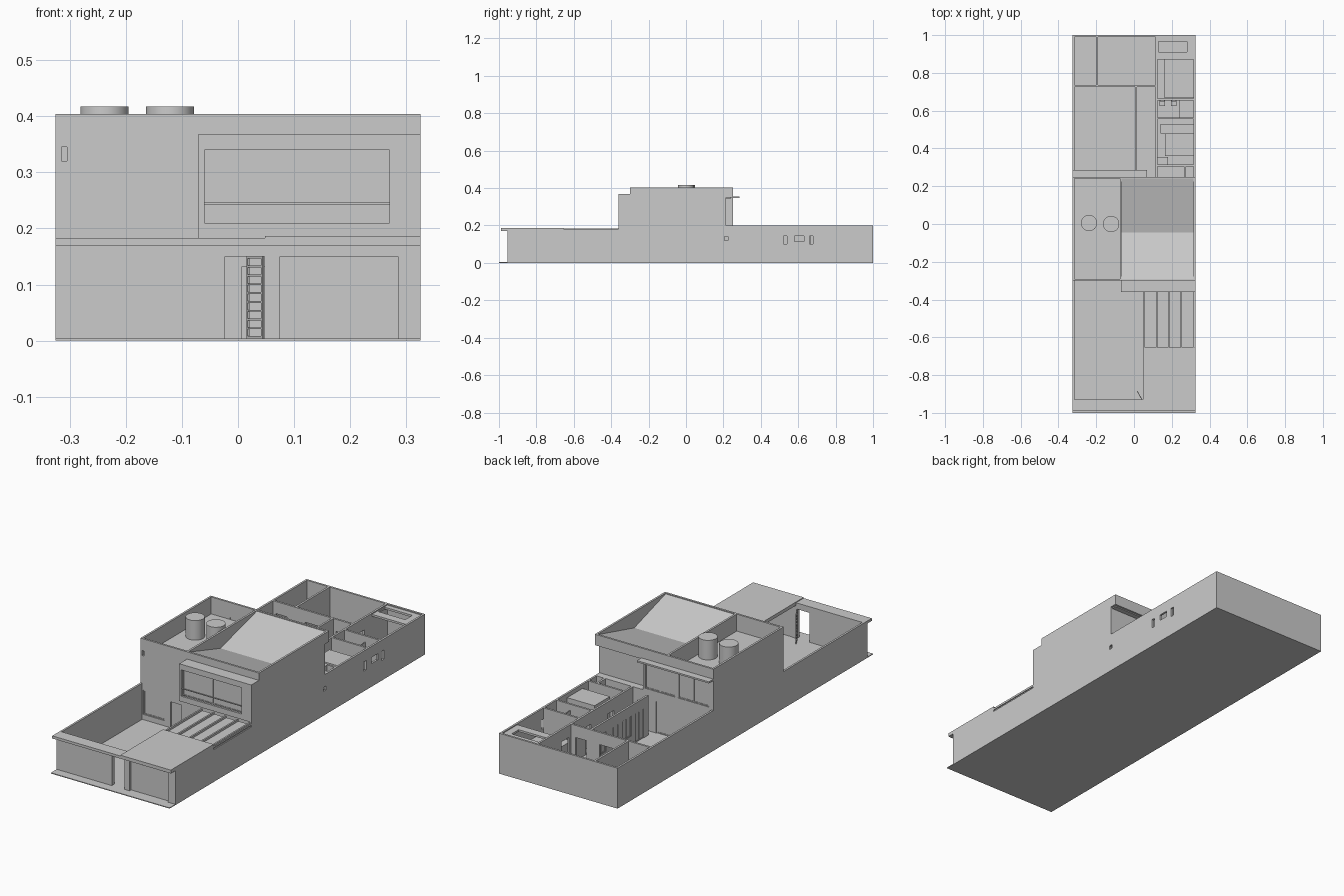
import bpy, bmesh, math
from mathutils import Vector


def finish(name, bm):
    bmesh.ops.remove_doubles(bm, verts=bm.verts, dist=1e-5)
    bmesh.ops.recalc_face_normals(bm, faces=bm.faces)
    me = bpy.data.meshes.new(name)
    bm.to_mesh(me)
    bm.free()
    ob = bpy.data.objects.new(name, me)
    bpy.context.collection.objects.link(ob)
    return ob


def box(name, x0, x1, y0, y1, z0, z1):
    bm = bmesh.new()
    bmesh.ops.create_cube(bm, size=1)
    for v in bm.verts:
        v.co = ((x0 + x1) / 2 + v.co.x * (x1 - x0), (y0 + y1) / 2 + v.co.y * (y1 - y0),
                (z0 + z1) / 2 + v.co.z * (z1 - z0))
    return finish(name, bm)


def panel(name, axis, p0, p1, u0, u1, v0, v1, holes=()):
    """Slab of thickness p0..p1 along axis, spanning u (and v), with rectangular holes."""
    us = sorted({u0, u1, *[h[i] for h in holes for i in (0, 1)]})
    vs = sorted({v0, v1, *[h[i] for h in holes for i in (2, 3)]})

    def solid(i, j):
        if not (0 <= i < len(us) - 1 and 0 <= j < len(vs) - 1):
            return False
        cu, cv = (us[i] + us[i + 1]) / 2, (vs[j] + vs[j + 1]) / 2
        return not any(h[0] < cu < h[1] and h[2] < cv < h[3] for h in holes)

    def co(p, u, v):
        return {'x': (p, u, v), 'y': (u, p, v), 'z': (u, v, p)}[axis]
    bm = bmesh.new()

    def face(pts):
        bm.faces.new([bm.verts.new(co(*p)) for p in pts])
    for i in range(len(us) - 1):
        for j in range(len(vs) - 1):
            if not solid(i, j):
                continue
            a, b, c, d = us[i], us[i + 1], vs[j], vs[j + 1]
            for p in (p0, p1):
                face([(p, a, c), (p, b, c), (p, b, d), (p, a, d)])
            for di, dj, q, r in ((-1, 0, (a, c), (a, d)), (1, 0, (b, c), (b, d)),
                                 (0, -1, (a, c), (b, c)), (0, 1, (a, d), (b, d))):
                if not solid(i + di, j + dj):
                    face([(p0, *q), (p0, *r), (p1, *r), (p1, *q)])
    return finish(name, bm)


def window(name, axis, p, u0, u1, v0, v1, n=2, t=0.005):
    """Framed window with n panes."""
    w = (u1 - u0 - t) / n
    holes = [(u0 + t + k * w, u0 + (k + 1) * w, v0 + t, v1 - t) for k in range(n)]
    panel(name + "_frame", axis, p - 0.003, p + 0.003, u0, u1, v0, v1, holes)
    panel(name + "_glass", axis, p - 0.0008, p + 0.0008, u0 + t, u1 - t, v0 + t, v1 - t)


W, T = 0.325, 0.01
# ground slab and outer boundary walls
box("ground_slab", -W, W, -1, 1, 0, 0.004)
panel("left_wall", 'x', -W, -W + T, -0.955, 1, 0, 0.404,
      [(-0.955, -0.3, 0.183, 0.404), (0.25, 1, 0.2, 0.404)])
side = [(0.205, 0.225, 0.12, 0.14), (0.52, 0.54, 0.1, 0.145),
        (0.58, 0.63, 0.115, 0.145), (0.66, 0.68, 0.1, 0.145)]
panel("right_wall", 'x', W - T, W, -0.955, 1, 0, 0.404,
      [(-0.955, -0.655, 0.17, 0.404), (-0.655, -0.36, 0.16, 0.404), (-0.36, -0.3, 0.368, 0.404),
       (0.25, 1, 0.2, 0.404), (0.215, 0.25, 0.2, 0.35)] + side)
box("back_wall", -W, W, 1 - T, 1, 0, 0.2)

# street front: wall, canopy, garage door, open gate
panel("front_wall", 'y', -0.955, -0.935, -W, W, 0, 0.17,
      [(-0.023, 0.047, 0.004, 0.15), (0.075, 0.285, 0.004, 0.15)])
box("garage_door", 0.075, 0.285, -0.943, -0.937, 0.004, 0.15)
box("front_canopy", -W, 0.048, -0.99, -0.93, 0.17, 0.183)
box("garage_roof", 0.048, W, -0.99, -0.655, 0.17, 0.187)
gate = panel("gate_leaf", 'x', -0.002, 0.002, 0, 0.058, 0.004, 0.15,
             [(0.004, 0.054, 0.008 + k * 0.0157, 0.0205 + k * 0.0157) for k in range(9)])
gate.location = (0.045, -0.935, 0)
gate.rotation_euler = (0, 0, math.radians(29))

# pergola behind the garage roof
box("pergola_cover", 0.05, W - T, -0.655, -0.36, 0.166, 0.17)
for k in range(5):
    x = 0.05 + k * 0.0655
    box("pergola_rafter", x, x + 0.008, -0.655, -0.36, 0.16, 0.18)
box("pergola_edge_beam", W - 0.006, W, -0.655, -0.36, 0.168, 0.178)

# house front, ground and left upper floor
panel("house_front_wall", 'y', -0.3, -0.29, -W, W - T, 0, 0.404,
      [(-0.31, -0.19, 0.03, 0.15), (-0.16, -0.1, 0.004, 0.132), (0.007, 0.08, 0.004, 0.132),
       (-0.318, -0.305, 0.32, 0.345), (-0.06, W - T, 0.2, 0.35)])
window("front_left_window", 'y', -0.293, -0.31, -0.19, 0.03, 0.15, 1)
box("front_door", -0.16, -0.1, -0.294, -0.291, 0.004, 0.132)
box("garage_house_door", 0.007, 0.08, -0.294, -0.291, 0.004, 0.132)

# projecting bay on the right
panel("bay_front", 'y', -0.36, -0.35, -0.07, W, 0.183, 0.368, [(-0.06, 0.27, 0.21, 0.34)])
window("bay_window", 'y', -0.345, -0.06, 0.27, 0.21, 0.34, 2)
box("bay_left_side", -0.07, -0.06, -0.35, -0.3, 0.183, 0.368)
box("bay_roof", -0.06, W - T, -0.35, -0.3, 0.356, 0.368)
box("bay_floor", -0.06, W - T, -0.35, -0.3, 0.183, 0.195)
box("bay_rail", -0.06, 0.27, -0.354, -0.351, 0.243, 0.247)

# house interior floor and dividing wall
box("upper_floor", -W + T, W - T, -0.29, 0.205, 0.18, 0.195)
box("dividing_wall", -0.075, -0.065, -0.29, 0.24, 0.195, 0.404)

# flat roof with water tanks
box("flat_roof", -W + T, -0.075, -0.29, 0.24, 0.31, 0.32)
for x, y in ((-0.238, 0.005), (-0.121, 0.0)):
    bm = bmesh.new()
    bmesh.ops.create_cone(bm, segments=32, radius1=0.043, radius2=0.043, depth=0.097, cap_ends=True)
    bmesh.ops.translate(bm, verts=bm.verts, vec=(x, y, 0.3685))
    tank = finish("water_tank", bm)
    bpy.context.view_layer.objects.active = tank
    tank.select_set(True)
    bpy.ops.object.shade_smooth_by_angle(angle=math.radians(40))
    tank.select_set(False)

# butterfly roof sloping into a central valley
bm = bmesh.new()
prof = [(-0.3, 0.403), (-0.045, 0.325), (0.25, 0.403), (0.25, 0.393), (-0.045, 0.315), (-0.3, 0.393)]
f = bm.faces.new([bm.verts.new((-0.065, y, z)) for y, z in prof])
ext = bmesh.ops.extrude_face_region(bm, geom=[f])
bmesh.ops.translate(bm, vec=(W - T + 0.065, 0, 0),
                    verts=[g for g in ext["geom"] if isinstance(g, bmesh.types.BMVert)])
finish("butterfly_roof", bm)

# rear facade
panel("house_rear_wall", 'y', 0.24, 0.25, -W, W, 0, 0.404,
      [(0.06, W, 0.2, 0.35), (-0.3, 0.05, 0.21, 0.335), (-0.3, -0.01, 0.004, 0.16),
       (0.03, 0.09, 0.004, 0.14)])
window("rear_upper_window_left", 'y', 0.244, -0.3, -0.13, 0.21, 0.335, 2)
box("rear_window_pier", -0.13, -0.115, 0.24, 0.25, 0.21, 0.335)
window("rear_upper_window_right", 'y', 0.244, -0.115, 0.05, 0.21, 0.335, 2)
window("rear_glass_doors", 'y', 0.243, -0.3, -0.01, 0.004, 0.16, 4)
box("rear_canopy", -W, 0.07, 0.25, 0.285, 0.347, 0.355)
box("rear_recess_wall", 0.05, W - T, 0.205, 0.215, 0.195, 0.35)
box("rear_recess_side", 0.05, 0.06, 0.215, 0.24, 0.195, 0.35)
box("rear_recess_soffit", 0.06, W - T, 0.205, 0.24, 0.345, 0.352)
box("rear_recess_floor", 0.06, W - T, 0.205, 0.24, 0.185, 0.2)

# courtyard walls with openings
gaps = [(0.32 + k * 0.1, 0.39 + k * 0.1, 0.05 if k % 2 else 0.004, 0.15) for k in range(4)]
panel("courtyard_wall", 'x', 0.005, 0.015, 0.285, 0.73, 0, 0.2, gaps)
for k, g in enumerate(gaps):
    window("courtyard_window", 'x', 0.01, *g, 2, 0.004)
panel("corridor_wall", 'x', 0.115, 0.125, 0.25, 0.99, 0, 0.2,
      [(0.4, 0.45, 0.004, 0.14), (0.58, 0.62, 0.004, 0.14), (0.75, 0.81, 0.004, 0.14)])
panel("back_room_wall", 'y', 0.725, 0.735, -W + T, 0.115, 0, 0.2,
      [(-0.3, -0.24, 0.004, 0.14), (-0.14, -0.04, 0.004, 0.14), (0.03, 0.09, 0.004, 0.14)])
panel("back_room_divider", 'x', -0.2, -0.19, 0.735, 0.99, 0, 0.2)

# service rooms on the right
for y in (0.31, 0.56, 0.66):
    box("service_partition", 0.125, W - T, y - 0.005, y + 0.005, 0, 0.2)
panel("service_roof", 'z', 0.185, 0.195, 0.125, W - T, 0.87, 0.99, [(0.13, 0.28, 0.91, 0.965)])
box("store_divider", 0.265, 0.275, 0.25, 0.305, 0, 0.2)
box("wardrobe", 0.165, W - T, 0.36, 0.48, 0.004, 0.18)
box("cabinet", 0.125, 0.18, 0.315, 0.355, 0.004, 0.12)
box("low_bed", 0.14, W - T, 0.48, 0.53, 0.004, 0.05)
box("counter", 0.16, W - T, 0.67, 0.87, 0.004, 0.08)
box("shower_screen", 0.237, 0.241, 0.565, 0.655, 0.004, 0.17)
for x in (0.15, 0.21):
    box("fixture_bowl", x - 0.015, x + 0.015, 0.625, 0.655, 0.004, 0.05)
    box("fixture_back", x - 0.012, x + 0.012, 0.648, 0.655, 0.05, 0.08)
